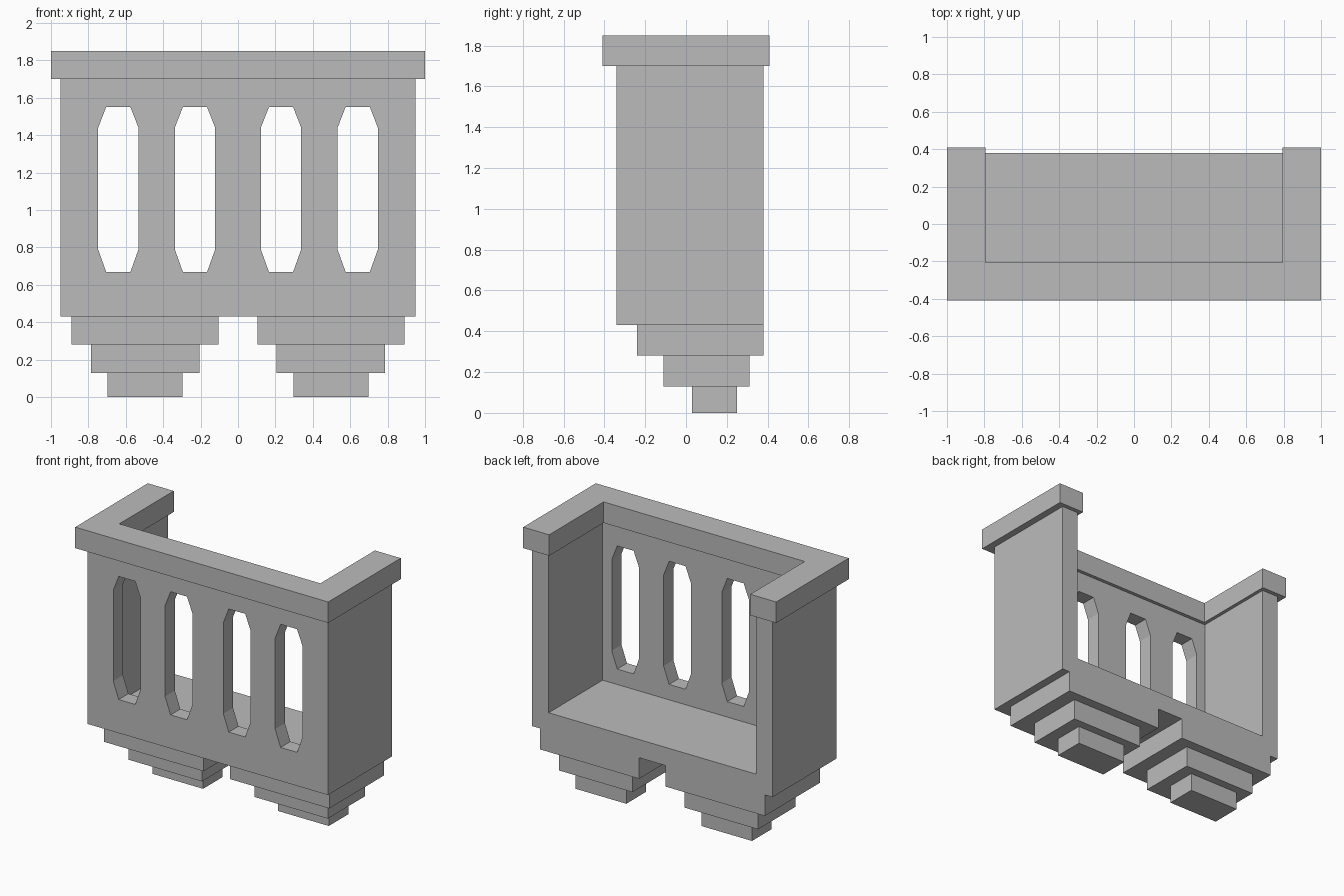
import bpy
import bmesh
from mathutils import Vector

cube = bpy.data.objects.get("Cube")
if cube:
    bpy.data.objects.remove(cube, do_unlink=True)

stone = bpy.data.materials.new("grey stone")
stone.use_nodes = True
stone.diffuse_color = (0.5, 0.5, 0.5, 1)
stone.node_tree.nodes["Principled BSDF"].inputs["Base Color"].default_value = (0.5, 0.5, 0.5, 1)


def prism(name, outline, depth):
    """Extrude a flat 3D outline along the depth vector."""
    bm = bmesh.new()
    face = bm.faces.new([bm.verts.new(p) for p in outline])
    extruded = bmesh.ops.extrude_face_region(bm, geom=[face])["geom"]
    verts = [g for g in extruded if isinstance(g, bmesh.types.BMVert)]
    bmesh.ops.translate(bm, verts=verts, vec=Vector(depth))
    bmesh.ops.recalc_face_normals(bm, faces=bm.faces)
    mesh = bpy.data.meshes.new(name)
    bm.to_mesh(mesh)
    bm.free()
    mesh.materials.append(stone)
    obj = bpy.data.objects.new(name, mesh)
    bpy.context.collection.objects.link(obj)
    return obj


def box(name, x0, x1, y0, y1, z0, z1):
    base = [(x0, y0, z0), (x1, y0, z0), (x1, y1, z0), (x0, y1, z0)]
    return prism(name, base, (0, 0, z1 - z0))


def cut(target, cutters):
    """Subtract the cutters, bake the result and remove them."""
    for cutter in cutters:
        mod = target.modifiers.new("cut", "BOOLEAN")
        mod.operation = "DIFFERENCE"
        mod.solver = "EXACT"
        mod.object = cutter
    graph = bpy.context.evaluated_depsgraph_get()
    baked = bpy.data.meshes.new_from_object(target.evaluated_get(graph))
    target.modifiers.clear()
    target.data = baked
    for cutter in cutters:
        bpy.data.objects.remove(cutter, do_unlink=True)


# Balcony body: a block hollowed out from the back, with a floor
body = box("balcony_body", -0.95, 0.95, -0.34, 0.38, 0.43, 1.70)
cutters = [box("cavity_cutter", -0.82, 0.82, -0.23, 0.6, 0.56, 1.9)]

# Four tall openings with chamfered corners
half = [(0.065, 0.67), (0.108, 0.79), (0.108, 1.44), (0.065, 1.55)]
shape = half + [(-x, z) for x, z in reversed(half)]
for centre in (-0.64, -0.23, 0.23, 0.64):
    outline = [(centre + x, -0.5, z) for x, z in shape]
    cutters.append(prism("opening_cutter", outline, (0, 0.4, 0)))
cut(body, cutters)

# U-shaped coping on top of the walls
side = [(1.0, -0.41), (1.0, 0.41), (0.795, 0.41), (0.795, -0.205)]
plan = side + [(-x, y) for x, y in reversed(side)]
prism("top_rail", [(x, y, 1.70) for x, y in plan], (0, 0, 0.15))

# Stepped corbels under each half: half width, y range, z range
steps = {
    "upper": (0.393, -0.24, 0.38, 0.28, 0.43),
    "middle": (0.29, -0.11, 0.31, 0.13, 0.28),
    "lower": (0.20, 0.03, 0.25, 0.0, 0.13),
}
for label, centre in (("right", -0.497), ("left", 0.497)):
    for step, (w, y0, y1, z0, z1) in steps.items():
        box(f"{label}_corbel_{step}", centre - w, centre + w, y0, y1, z0, z1)
